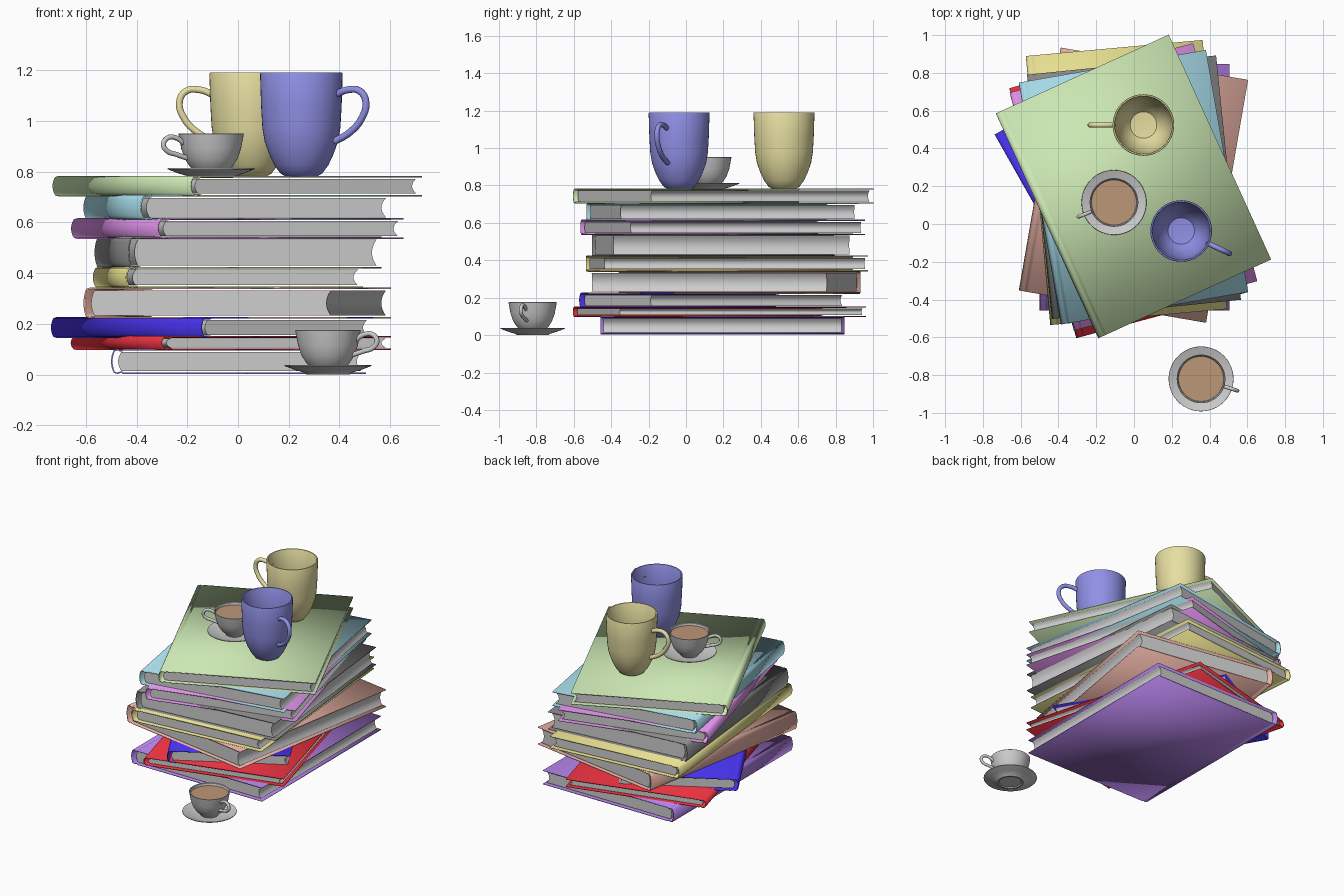
import bpy, bmesh, math

if "Cube" in bpy.data.objects:
    bpy.data.objects.remove(bpy.data.objects["Cube"])

MATS = {}

def material(name, rgb):
    if name not in MATS:
        m = bpy.data.materials.new(name)
        m.diffuse_color = (*rgb, 1)
        m.use_nodes = True
        m.node_tree.nodes["Principled BSDF"].inputs["Base Color"].default_value = m.diffuse_color
        MATS[name] = m
    return MATS[name]

def make_object(name, bm, loc, rot, mat=None, angle=35):
    me = bpy.data.meshes.new(name)
    bm.to_mesh(me)
    bm.free()
    ob = bpy.data.objects.new(name, me)
    bpy.context.collection.objects.link(ob)
    ob.location, ob.rotation_euler = loc, (0, 0, math.radians(rot))
    if mat:
        me.materials.append(mat)
    bpy.ops.object.select_all(action='DESELECT')
    ob.select_set(True)
    bpy.context.view_layer.objects.active = ob
    bpy.ops.object.shade_smooth_by_angle(angle=math.radians(angle))
    return ob

def extrude_profile(pts, half, closed):
    """Sweep an xz profile along y; closed profiles get end caps."""
    bm = bmesh.new()
    a = [bm.verts.new((x, -half, z)) for x, z in pts]
    b = [bm.verts.new((x, half, z)) for x, z in pts]
    n = len(pts)
    for i in range(n if closed else n - 1):
        j = (i + 1) % n
        bm.faces.new((a[i], b[i], b[j], a[j]))
    if closed:
        bm.faces.new(a)
        bm.faces.new(b[::-1])
        bmesh.ops.recalc_face_normals(bm, faces=bm.faces)
    return bm

def arc(x, bulge, half, n=8):
    """Shallow vertical arc from +half to -half, bulging by `bulge` in x."""
    return [(x + bulge * (1 - (1 - 2 * i / n) ** 2), half * (1 - 2 * i / n)) for i in range(n + 1)]

def book(name, w, l, z0, z1, cx, cy, rot, mat):
    w, l, t = w / 2, l / 2, (z1 - z0) / 2
    loc = (cx, cy, (z0 + z1) / 2)
    # hard cover: boards, hinge grooves and rounded spine
    board = [(w, t), (-w + .045, t), (-w + .037, t - .004), (-w + .029, t - .004), (-w + .02, t)]
    pts = board + arc(-w + .009, -.009, t - .003) + [(x, -z) for x, z in board[::-1]]
    cover = make_object(name + "_cover", extrude_profile(pts[::-1], l, False), loc, rot, mat)
    sol = cover.modifiers.new("thickness", 'SOLIDIFY')
    sol.thickness, sol.offset = .006, -1
    # page block: convex at the spine, hollow at the fore-edge
    h = t - .0055
    pages = arc(-w + .035, -.013, h) + arc(w - .018, -.018, h)[::-1]
    make_object(name + "_pages", extrude_profile(pages, l - .016, True), loc, rot)

def lathe(name, prof, loc, mat=None, n=48, angle=40):
    bm = bmesh.new()
    vs = [bm.verts.new((r, 0, z)) for r, z in prof]
    es = [bm.edges.new(p) for p in zip(vs, vs[1:])]
    bmesh.ops.spin(bm, geom=vs + es, cent=(0, 0, 0), axis=(0, 0, 1), angle=2 * math.pi, steps=n)
    bmesh.ops.remove_doubles(bm, verts=bm.verts, dist=1e-5)
    bmesh.ops.recalc_face_normals(bm, faces=bm.faces)
    return make_object(name, bm, loc, 0, mat, angle)

def handle(name, pts, radius, loc, rot, mat=None):
    cu = bpy.data.curves.new(name, 'CURVE')
    cu.dimensions, cu.bevel_depth, cu.bevel_resolution = '3D', radius, 3
    cu.resolution_u, cu.use_fill_caps = 6, True
    sp = cu.splines.new('BEZIER')
    sp.bezier_points.add(len(pts) - 1)
    for bp, (x, z) in zip(sp.bezier_points, pts):
        bp.co = (x, 0, z)
        bp.handle_left_type = bp.handle_right_type = 'AUTO'
    ob = bpy.data.objects.new(name, cu)
    ob.location, ob.rotation_euler = loc, (0, 0, math.radians(rot))
    bpy.context.collection.objects.link(ob)
    if mat:
        cu.materials.append(mat)

def mug(name, x, y, rot, mat):
    loc = (x, y, .78)
    lathe(name + "_body", [
        (0, .004), (.05, .004), (.06, 0), (.083, .014), (.107, .047), (.127, .09), (.145, .14),
        (.154, .195), (.159, .28), (.163, .406), (.161, .411), (.154, .411), (.151, .406),
        (.147, .28), (.142, .2), (.133, .145), (.115, .093), (.094, .052), (.07, .025), (0, .018)],
        loc, mat)
    handle(name + "_handle", [(.15, .325), (.2, .343), (.255, .338), (.281, .295), (.262, .23),
                              (.21, .175), (.145, .14)], .014, loc, rot, mat)

def teacup(name, x, y, z, rot):
    loc = (x, y, z)
    lathe(name + "_saucer", [
        (0, .006), (.07, .006), (.075, 0), (.085, 0), (.09, .006), (.13, .018), (.172, .034),
        (.171, .038), (.13, .024), (.09, .013), (0, .012)], loc)
    lathe(name + "_cup", [
        (0, .014), (.055, .012), (.058, .02), (.066, .027), (.085, .045), (.104, .075), (.118, .115),
        (.129, .174), (.127, .176), (.122, .172), (.111, .115), (.097, .079), (.078, .051),
        (.05, .035), (0, .03)], loc)
    # coffee surface sits just under the rim
    lathe(name + "_coffee", [(0, .157), (.1195, .157)], loc, material("coffee", (.50, .31, .18)))
    handle(name + "_handle", [(.112, .135), (.15, .158), (.185, .158), (.203, .13), (.185, .105),
                              (.15, .093), (.102, .078)], .01, loc, rot)

# stack of books: name, width, length, bottom, top, centre x, centre y, turn, colour
BOOKS = [
    ("purple", 1.0, 1.305, .008, .095, .005, .195, 0, (.45, .22, .80)),
    ("red", .936, 1.37, .102, .147, -.025, .18, 15, (.80, .03, .05)),
    ("blue", .775, 1.20, .15, .221, -.10, .145, 29.5, (.06, .03, .80)),
    ("salmon", 1.0, 1.305, .227, .337, 0, .205, -9.8, (.80, .44, .37)),
    ("yellow", .934, 1.43, .347, .419, -.037, .22, 5.2, (.80, .74, .28)),
    ("dark", 1.0, 1.30, .425, .538, .003, .195, 5.8, (.25, .25, .25)),
    ("magenta", 1.0, 1.305, .541, .611, 0, .197, 15.1, (.72, .28, .80)),
    ("teal", 1.0, 1.30, .615, .702, 0, .195, 9.9, (.38, .70, .80)),
    ("green", 1.0, 1.308, .709, .778, 0, .2, 24.5, (.60, .80, .45)),
]
for n, w, l, z0, z1, cx, cy, rot, col in BOOKS:
    book(n + "_book", w, l, z0, z1, cx, cy, rot, material(n, col))

# mugs and cups
mug("yellow_mug", .05, .524, 180, material("mug_yellow", (.80, .74, .36)))
mug("blue_mug", .25, -.037, -25, material("mug_blue", (.28, .28, .80)))
teacup("stack_teacup", -.106, .114, .776, 202)
teacup("floor_teacup", .355, -.82, 0, -18)
